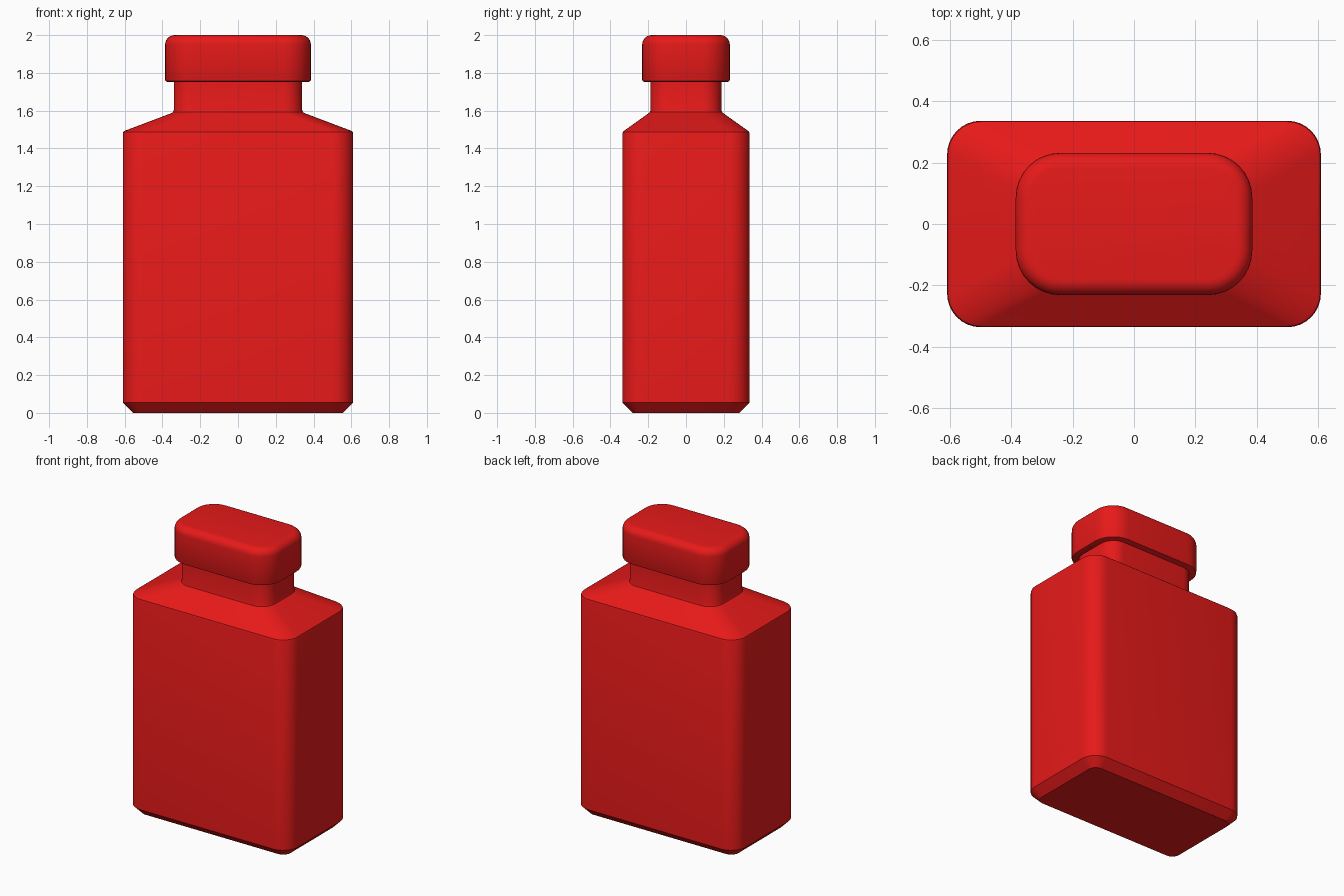
import bpy, bmesh, math

if "Cube" in bpy.data.objects:
    bpy.data.objects.remove(bpy.data.objects["Cube"])

red = bpy.data.materials.new("red_plastic")
red.diffuse_color = (0.8, 0.01, 0.01, 1)
red.use_nodes = True
red.node_tree.nodes["Principled BSDF"].inputs["Base Color"].default_value = red.diffuse_color
STEPS = 8


def rounded_rect(hx, hy, r, z):
    """Points round a rectangle with rounded corners at height z."""
    pts = []
    for k, (sx, sy) in enumerate([(1, 1), (-1, 1), (-1, -1), (1, -1)]):
        for i in range(STEPS + 1):
            a = math.pi / 2 * (k + i / STEPS)
            pts.append((sx * (hx - r) + r * math.cos(a),
                        sy * (hy - r) + r * math.sin(a), z))
    return pts


def loft(name, sections):
    """Skin a stack of rounded rectangles and close both ends."""
    bm = bmesh.new()
    rings = [[bm.verts.new(p) for p in rounded_rect(*s)] for s in sections]
    n = len(rings[0])
    for low, high in zip(rings, rings[1:]):
        for i in range(n):
            j = (i + 1) % n
            bm.faces.new((low[i], low[j], high[j], high[i]))
    bm.faces.new(rings[0][::-1])
    bm.faces.new(rings[-1])
    mesh = bpy.data.meshes.new(name)
    bm.to_mesh(mesh)
    bm.free()
    ob = bpy.data.objects.new(name, mesh)
    bpy.context.collection.objects.link(ob)
    mesh.materials.append(red)
    bpy.ops.object.select_all(action='DESELECT')
    ob.select_set(True)
    bpy.context.view_layer.objects.active = ob
    bpy.ops.object.shade_smooth_by_angle(angle=math.radians(30))
    return ob


# Bottle body: chamfered base, straight walls, sloped shoulder, neck
loft("bottle_body", [
    (0.555, 0.282, 0.055, 0.0),
    (0.61, 0.337, 0.11, 0.055),
    (0.61, 0.337, 0.11, 1.478),
    (0.607, 0.334, 0.108, 1.488),
    (0.598, 0.327, 0.107, 1.494),
    (0.352, 0.197, 0.106, 1.587),
    (0.344, 0.191, 0.102, 1.592),
    (0.34, 0.188, 0.10, 1.603),
    (0.34, 0.188, 0.10, 1.78),
])

# Cap: small rounded lower rim and large rounded top edge
W, D, R, TOP, F = 0.386, 0.232, 0.145, 2.0, 0.05
cap = [(W - 0.01, D - 0.01, R - 0.01, 1.753),
       (W - 0.003, D - 0.003, R - 0.003, 1.756),
       (W, D, R, 1.763)]
for i in range(7):
    a = math.pi / 2 * i / 6
    inset = F * (1 - math.cos(a))
    cap.append((W - inset, D - inset, R - inset, TOP - F + F * math.sin(a)))
loft("cap", cap)
